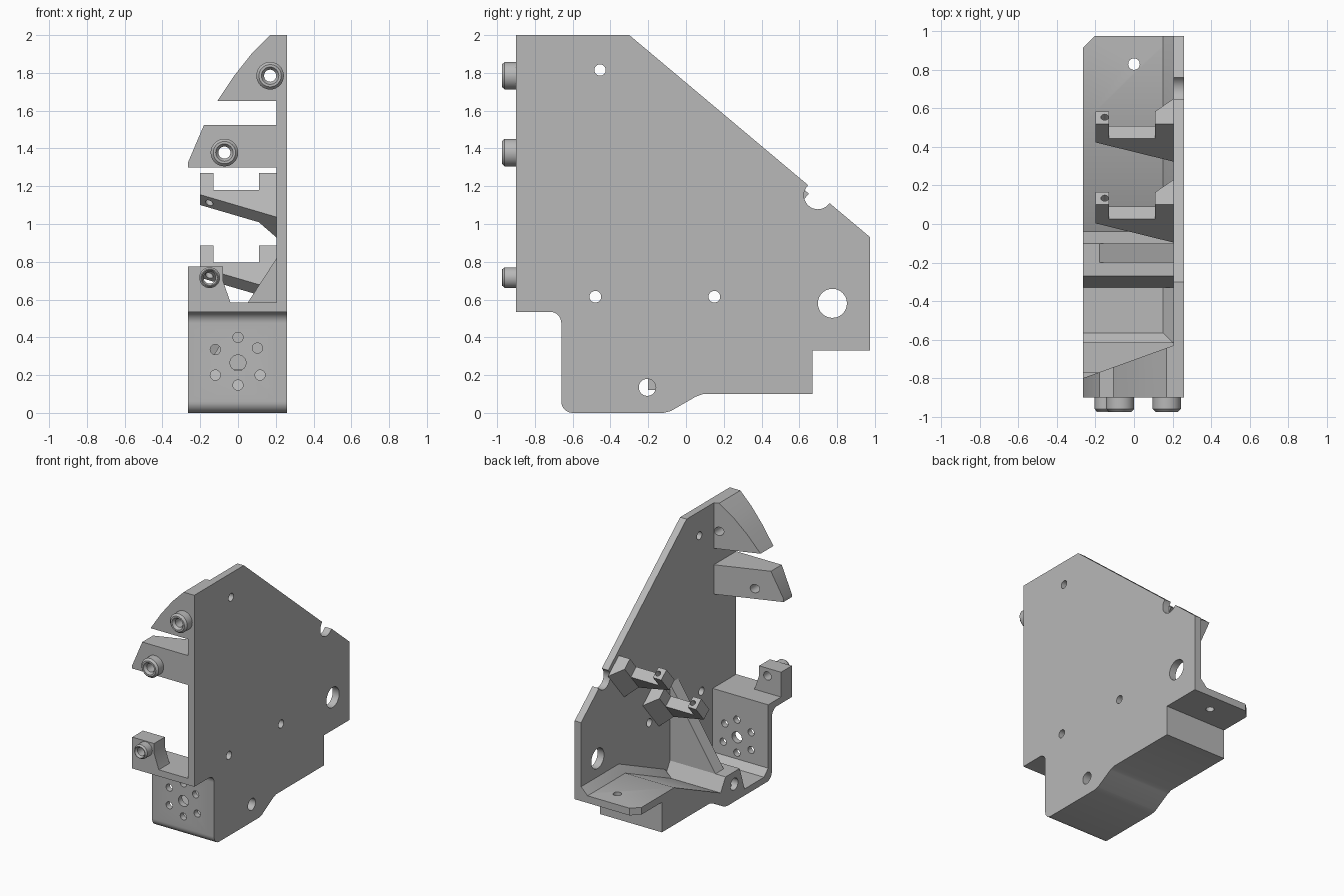
import bpy, bmesh, math
from mathutils import Vector, Matrix

if "Cube" in bpy.data.objects:
    bpy.data.objects.remove(bpy.data.objects["Cube"])

grey = bpy.data.materials.new("plain grey")
grey.diffuse_color = (0.48, 0.48, 0.48, 1)
grey.use_nodes = True
grey.node_tree.nodes["Principled BSDF"].inputs["Base Color"].default_value = grey.diffuse_color


def make(name, bm):
    bmesh.ops.recalc_face_normals(bm, faces=bm.faces[:])
    me = bpy.data.meshes.new(name)
    bm.to_mesh(me)
    bm.free()
    ob = bpy.data.objects.new(name, me)
    bpy.context.collection.objects.link(ob)
    me.materials.append(grey)
    return ob


def loft(name, rings):
    """Skin closed rings of points and cap both ends."""
    bm = bmesh.new()
    vs = [[bm.verts.new(p) for p in r] for r in rings]
    n = len(vs[0])
    for a, b in zip(vs, vs[1:]):
        for i in range(n):
            bm.faces.new((a[i], a[(i + 1) % n], b[(i + 1) % n], b[i]))
    bm.faces.new(vs[0])
    bm.faces.new(vs[-1])
    return make(name, bm)


def prism(name, pts, axis, a, b):
    """Extrude a side (x) or front (y) outline from a to b."""
    at = {'x': lambda p, t: (t, p[0], p[1]), 'y': lambda p, t: (p[0], t, p[1])}[axis]
    return loft(name, [[at(p, t) for p in pts] for t in (a, b)])


def rod(centre, direction, r, length, name="cutter", seg=32):
    bm = bmesh.new()
    rot = Vector((0, 0, 1)).rotation_difference(Vector(direction)).to_matrix().to_4x4()
    bmesh.ops.create_cone(bm, cap_ends=True, segments=seg, radius1=r, radius2=r, depth=length,
                          matrix=Matrix.Translation(centre) @ rot)
    return make(name, bm)


def cut(ob, cutters):
    for c in cutters:
        m = ob.modifiers.new("cut", 'BOOLEAN')
        m.operation, m.solver, m.object = 'DIFFERENCE', 'EXACT', c
        bpy.context.view_layer.objects.active = ob
        bpy.ops.object.modifier_apply(modifier=m.name)
        bpy.data.objects.remove(c)


def arc(cy, cz, r, a0, a1, n=8):
    return [(cy + r * math.cos(math.radians(a0 + (a1 - a0) * i / n)),
             cz + r * math.sin(math.radians(a0 + (a1 - a0) * i / n))) for i in range(n + 1)]


L, IN, R = -0.265, 0.205, 0.26
# lower front outline shared by the plate and the base
front_edge = ([(-0.90, 0.535)] + arc(-0.72, 0.475, 0.06, 90, 0)
              + arc(-0.60, 0.06, 0.06, 180, 270)
              + [(-0.12, 0)] + [(-0.08, 0.01), (0.05, 0.085), (0.09, 0.10)]
              + [(0.67, 0.10), (0.67, 0.33), (0.975, 0.33)])

# large side plate with holes and edge notch
plate = prism("side_plate", front_edge + [(0.975, 0.93), (-0.30, 2.0), (-0.90, 2.0)], 'x', IN, R)
cut(plate, [rod((0.23, y, z), (1, 0, 0), r, 0.3) for y, z, r in (
    (-0.455, 1.815, 0.03), (-0.48, 0.615, 0.031), (0.15, 0.615, 0.031),
    (0.775, 0.58, 0.077), (-0.205, 0.135, 0.045), (0.698, 1.152, 0.074))])

# folded base: front shelf, drilled wall, floor, shaft block, ramp and rear shelf
base = prism("base", front_edge + [
    (0.975, 0.385), (0.52, 0.385), (-0.04, 0.13), (-0.10, 0.23), (-0.27, 0.23), (-0.33, 0.05),
    (-0.565, 0.05), (-0.615, 0.10), (-0.615, 0.585), (-0.90, 0.585)], 'x', L, IN)
wall_holes = [(0, 0.265, 0.042)] + [(x, z, 0.027) for x, z in (
    (0, 0.40), (0.103, 0.343), (0.117, 0.20), (0, 0.147), (-0.12, 0.20), (-0.12, 0.335))]
cutters = [rod((x, -0.64, z), (0, 1, 0), r, 0.16) for x, z, r in wall_holes]
cutters.append(rod((0, 0.83, 0.36), (0, 0, 1), 0.03, 0.3))
cutters.append(rod((-0.03, -0.205, 0.135), (1, 0, 0), 0.045, 0.6))
corner = [(-0.28, 0.90), (-0.19, 0.99), (-0.28, 0.99)]
cutters.append(loft("cutter", [[(x, y, z) for x, y in corner] for z in (0.3, 0.45)]))
cut(base, cutters)

# sloped corner strips where the base meets the plate
for name, path in (("rear_corner_strip", [(0.975, 0.385), (0.52, 0.385), (-0.04, 0.13)]),
                   ("floor_corner_strip", [(-0.33, 0.05), (-0.615, 0.05)])):
    loft(name, [[(0.15, y, z), (IN, y, z), (IN, y, z + 0.055)] for y, z in path])

# triangular rib
prism("rib", [(IN, 0.82), (-0.25, 0.12), (IN, 0.12)], 'y', -0.20, -0.10)

# upper arms with a slanted back, and the lower post
arms = [
    ("top_arm", [(IN, 2.0), (0.17, 2.0), (0.075, 1.905), (-0.02, 1.785), (-0.11, 1.65), (IN, 1.65)],
     (0.17, 1.785, 0.073)),
    ("middle_arm", [(IN, 1.525), (-0.18, 1.525), (L, 1.325), (L, 1.30), (IN, 1.30)],
     (-0.072, 1.378, 0.073)),
    ("lower_post", [(L, 0.585), (L, 0.775), (-0.08, 0.775), (-0.08, 0.70), (-0.04, 0.585)],
     (-0.15, 0.716, 0.055)),
]
for name, outline, (x, z, r) in arms:
    post = name == "lower_post"
    ob = prism(name, outline, 'y', -0.90, -0.77 if post else -0.55)
    if not post:
        slab = [(-0.40, -0.849), (0.30, -0.596), (0.30, -0.4), (-0.40, -0.4)]
        cut(ob, [loft("cutter", [[(px, py, pz) for px, py in slab] for pz in (1.0, 2.2)])])
    cut(ob, [rod((x, -0.75, z), (0, 1, 0), 0.032, 0.6)])
    # hollow round bushing with a softened rim
    profile = [(0.032, -0.90), (r, -0.90), (r, -0.96), (r - 0.014, -0.975),
               (0.046, -0.975), (0.032, -0.955)]
    bm = bmesh.new()
    seg = 32
    rings = [[bm.verts.new((x + pr * math.cos(2 * math.pi * i / seg), py,
                            z + pr * math.sin(2 * math.pi * i / seg))) for pr, py in profile]
             for i in range(seg)]
    for i in range(seg):
        a, b = rings[i], rings[(i + 1) % seg]
        for j in range(len(profile)):
            k = (j + 1) % len(profile)
            bm.faces.new((a[j], a[k], b[k], b[j]))
    make(name + "_bushing", bm)

# two tilted U-shaped clips: n is the open direction, d the thickness direction
d = Vector((0, 0.766, -0.643))
n = Vector((0, 0.643, 0.766))
outline = [(-0.20, 0), (-0.13, 0), (-0.13, -0.117), (0.11, -0.117), (0.11, 0), (IN, 0),
           (IN, -0.305), (-0.20, -0.15)]
for name, origin in (("upper_clip", Vector((0, 0.52, 1.27))), ("lower_clip", Vector((0, 0.10, 0.885)))):
    def place(x, s, t):
        return origin + Vector((x, 0, 0)) + n * s + d * t
    clip = loft(name, [[place(x, s, t) for x, s in outline] for t in (0, 0.085)])
    cut(clip, [rod(place(-0.152, -0.08, 0.045), n, 0.02, 0.4, seg=16)])
    # flared foot against the plate
    loft(name + "_foot", [[place(x, s, t) for x, s, t in (
        (0.11, lo, 0.085), (IN, lo2, 0.085), (IN, lo2, 0.17))]
        for lo, lo2 in ((0, 0), (-0.268, -0.305))])

# smooth the round parts, keep the edges crisp
bpy.ops.object.select_all(action='DESELECT')
for ob in bpy.data.objects:
    ob.select_set(True)
    bpy.context.view_layer.objects.active = ob
bpy.ops.object.shade_smooth_by_angle(angle=math.radians(30))
